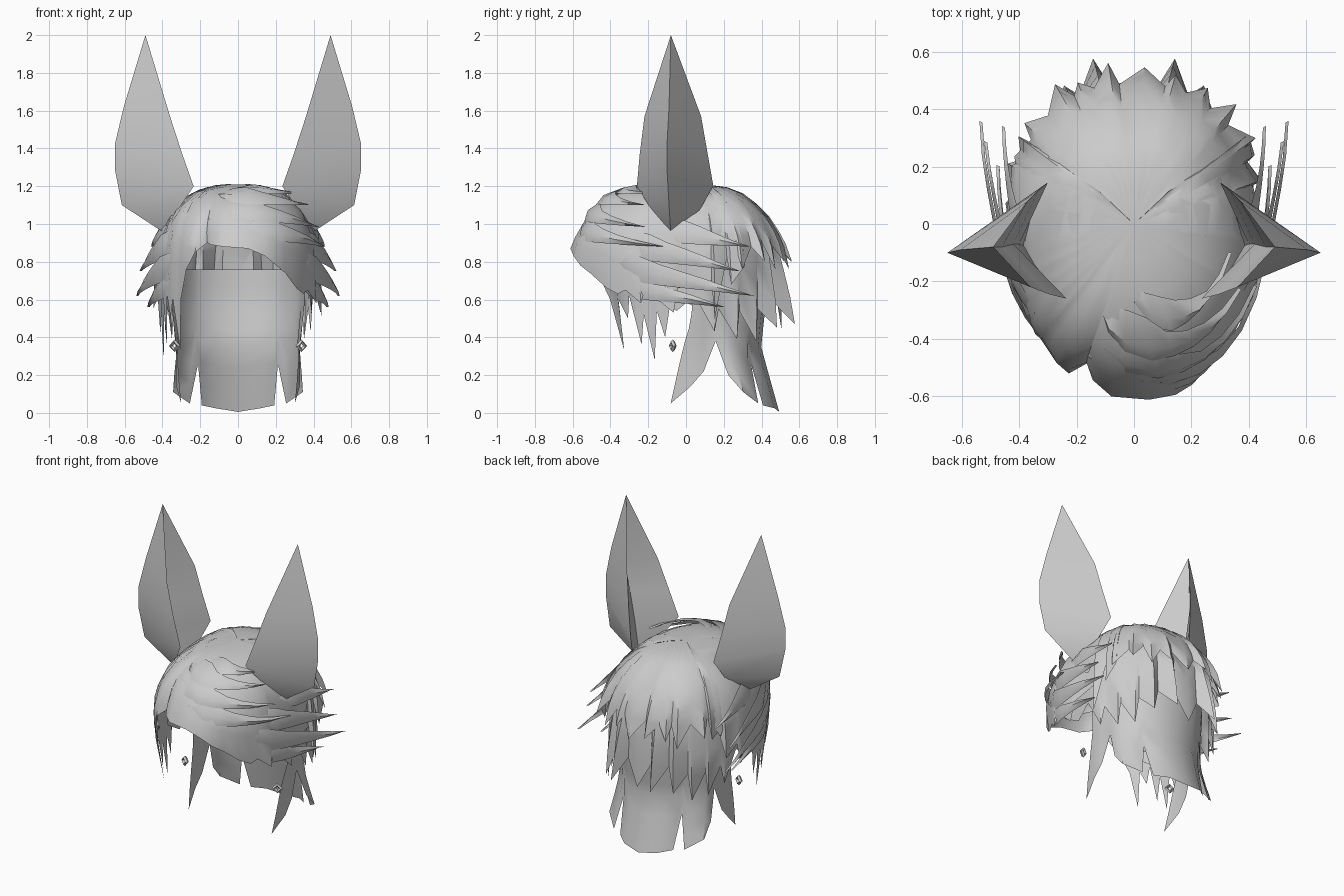
import bpy, bmesh, math
from mathutils import Vector

cube = bpy.data.objects.get("Cube")
if cube:
    bpy.data.objects.remove(cube)

GREY = (0.6, 0.6, 0.6, 1)
mat = bpy.data.materials.new("plain_grey")
mat.use_nodes = True
mat.diffuse_color = GREY
mat.node_tree.nodes["Principled BSDF"].inputs["Base Color"].default_value = GREY
made = []


def mesh_object(name, verts, faces, closed=False):
    bm = bmesh.new()
    vs = [bm.verts.new(v) for v in verts]
    for f in faces:
        bm.faces.new([vs[i] for i in f])
    bmesh.ops.remove_doubles(bm, verts=bm.verts, dist=0.0005)
    if closed:
        bmesh.ops.recalc_face_normals(bm, faces=bm.faces)
    me = bpy.data.meshes.new(name)
    bm.to_mesh(me)
    bm.free()
    me.materials.append(mat)
    ob = bpy.data.objects.new(name, me)
    bpy.context.collection.objects.link(ob)
    made.append(ob)


# Head form: height, side radius, back radius, front radius
FORM = [(1.21, 0, 0, 0), (1.195, .14, .19, .2), (1.15, .25, .29, .36), (1.06, .34, .39, .48),
        (.95, .385, .445, .545), (.85, .4, .465, .575), (.6, .4, .47, .52),
        (.35, .375, .44, .46), (0, .37, .53, .4)]


def level(z):
    """Position along the form for a height."""
    for i in range(len(FORM) - 1):
        a, b = FORM[i][0], FORM[i + 1][0]
        if a >= z >= b:
            return i + (a - z) / (a - b)
    return 0


def on_head(az, s, off):
    i = min(int(s), len(FORM) - 2)
    z, rx, rb, rf = (a + (b - a) * (s - i) for a, b in zip(FORM[i], FORM[i + 1]))
    c, n = math.cos(math.radians(az)), math.sin(math.radians(az))
    x = (rx + off) * math.copysign(abs(c) ** .87, c)
    y = ((rb if n > 0 else rf) + off) * math.copysign(abs(n) ** .87, n)
    return Vector((x, y, z + off * max(0, 1 - s / 4)))


def both(half):
    """Mirror a hem from the side round to the other side."""
    return half + [(180 - a, z, o) for a, z, o in reversed(half) if a < 89.9]


def layer(name, hem, top=1.21, base=0.0, rows=8, clamp=(-360, 360)):
    """Hair shell from a top height down to a jagged hem of (angle, height, flare)."""
    hem = sorted(hem)
    verts, faces, n = [], [], rows + 1
    s0 = level(top)
    for az, z, out in hem:
        s1 = level(z)
        a0 = min(max(az, clamp[0]), clamp[1])
        for j in range(n):
            t = j / rows
            lift = base * (t ** .5 if top > 1.2 else 1) + out * t ** 2.5
            verts.append(on_head(a0 + (az - a0) * t ** 2.5, s0 + (s1 - s0) * t, lift))
    for i in range(len(hem) - 1):
        for j in range(rows):
            p = i * n + j
            faces.append((p, p + 1, p + n + 1, p + n))
    mesh_object(name, verts, faces)


def lock(name, start, end, width, lift, flare, mirror=False):
    """Pointed lock swept round the head between two (angle, height) ends."""
    steps, verts, faces = 8, [], []
    for j in range(steps + 1):
        t = j / steps
        az = start[0] + (end[0] - start[0]) * t
        z = start[1] + (end[1] - start[1]) * t
        w = width * min(1, t * 3 + .1) * min(1, (1 - t) * 1.6)
        off = lift * min(1, t * 3) + flare * t ** 2.5
        for k in (1, 0, -1):
            p = on_head(az, level(min(z + w * k, 1.205)), off - .012 * abs(k))
            verts.append((-p.x, p.y, p.z) if mirror else p)
    for j in range(steps):
        for k in range(2):
            a = j * 3 + k
            f = (a, a + 1, a + 4, a + 3)
            faces.append(f[::-1] if mirror else f)
    mesh_object(name, verts, faces)


# Long nape hair with split ends
layer("nape_hair", both([(-11, .05, -.02), (2, .14, 0), (10, .22, 0), (20, .38, 0), (25, .2, .04),
                         (32, .11, .07), (47, .05, .03), (53, .26, 0), (57, .04, 0),
                         (72, .025, .01), (90, .005, .01)]),
      top=.76, base=-.045, clamp=(4, 176))

# Middle layer over the back and sides
layer("middle_hair", both([(-18, .62, 0), (-4, .54, 0), (4, .62, 0), (16, .43, .02), (19, .55, 0),
                           (32, .39, .03), (34, .54, .01), (47, .38, .05), (50, .55, .02),
                           (62, .45, .09), (66, .6, .02), (77, .47, .14), (81, .6, .02),
                           (90, .44, .06)]), top=1.15, base=-.005)

# Upper layer with a short toothed hem
layer("upper_hair", [(-5, .85, .0), (8, .8, .01), (14, .9, .01), (30, .76, .06), (28, .92, .01),
                     (42, .88, .01), (46, .8, .07), (54, .9, .01), (60, .76, .05), (68, .88, .01),
                     (75, .8, .05), (78, .88, .01), (87, .76, .06), (95, .88, .01),
                     (98, .8, .08), (106, .87, .01), (112, .78, .04), (116, .87, .01),
                     (121, .75, .07), (132, .88, .01), (142, .8, .05), (146, .9, .01),
                     (156, .78, .03), (164, .88, .01), (185, .85, 0)], base=.02)

# Large fringe swept from the parting over the +x side
layer("swept_fringe", [(-114, .9, -.06), (-108, .89, -.02), (-98, .88, .015), (-85, .87, .02),
                       (-74, .83, .02), (-66, .78, .02), (-58, .74, .01), (-46, .66, .0),
                       (-38, .63, .0), (-32, .65, .0), (-22, .58, .02), (-20, .66, .0),
                       (-5, .53, .02), (-3, .66, .0), (14, .5, .04), (13, .7, .0),
                       (24, .68, .03), (23, .82, .0), (33, .78, .04), (34, .98, -.01)],
      base=.025)

# Shorter fringe with hanging strands on the -x side
layer("short_fringe", [(-114, .9, -.06), (-120, .85, -.01), (-127, .76, .0), (-134, .6, -.01),
                       (-139, .33, -.01), (-142, .6, .0), (-147, .5, .0), (-150, .62, .0),
                       (-155, .36, .01), (-158, .52, .0), (-163, .28, .01), (-166, .54, .0),
                       (-170, .4, .01), (-174, .62, .0), (-186, .55, .03), (-188, .68, .01),
                       (-200, .63, .04), (-204, .8, .0), (-212, .78, .04), (-214, .98, -.01)],
      base=.025)

# Thin overlapping locks swept across the front of the crown
CROWN = [((-118, 1.16), (-22, 1.08), .04, .05), ((-118, 1.11), (-18, .98), .05, .045),
         ((-114, 1.03), (-8, .88), .06, .04), ((-100, 1.185), (-10, 1.13), .02, .045)]
for k, (start, end, w, lift) in enumerate(CROWN):
    lock(f"crown_lock_{k + 1}", start, end, w, lift, .03)

# Pointed locks swept back along both sides
SIDE = [((-50, .84), (29, .62), .07, .17), ((-40, .95), (24, .75), .07, .13),
        ((-45, .72), (18, .56), .06, .07), ((-20, 1.0), (32, .88), .06, .1)]

# Ear rings of points: front edge, outer ridge, back edge, inner fold
EAR = [[(.49, -.08, 2.0)] * 4,
       [(.36, -.22, 1.57), (.605, -.09, 1.62), (.37, .08, 1.57), (.5, -.08, 1.57)],
       [(.295, -.245, 1.37), (.65, -.1, 1.43), (.335, .115, 1.37), (.46, -.08, 1.37)],
       [(.235, -.26, 1.2), (.65, -.1, 1.28), (.3, .145, 1.2), (.42, -.07, 1.2)],
       [(.32, -.18, 1.07), (.615, -.09, 1.1), (.34, .07, 1.07), (.4, -.07, 1.06)],
       [(.37, -.08, .94)] * 4]

for s, label in ((1, "left"), (-1, "right")):
    for k, (start, end, w, flare) in enumerate(SIDE):
        lock(f"{label}_side_lock_{k + 1}", start, end, w, .035, flare, s < 0)
    # Tall pointed ear, folded open toward the head
    verts = [(x * s, y, z) for ring in EAR[1:-1] for x, y, z in ring]
    verts += [(x * s, y, z) for x, y, z in (EAR[0][0], EAR[-1][0])]
    tip, root = len(verts) - 2, len(verts) - 1
    faces = []
    for j in range(4):
        k = (j + 1) % 4
        faces += [(tip, k, j), (12 + j, 12 + k, root)]
        faces += [(r + j, r + k, r + k + 4, r + j + 4) for r in (0, 4, 8)]
    mesh_object(f"{label}_ear", verts, faces, closed=True)
    # Small square earring
    bpy.ops.mesh.primitive_torus_add(major_segments=4, minor_segments=4, major_radius=.022,
                                     minor_radius=.012, location=(.335 * s, -.07, .355),
                                     rotation=(math.pi / 2, 0, math.radians(25 * s)))
    ring = bpy.context.object
    ring.name = f"{label}_earring"
    ring.data.materials.append(mat)

# Smooth shading that keeps the folds sharp
bpy.ops.object.select_all(action="DESELECT")
for ob in made:
    ob.select_set(True)
bpy.context.view_layer.objects.active = made[0]
bpy.ops.object.shade_smooth_by_angle(angle=math.radians(40))
